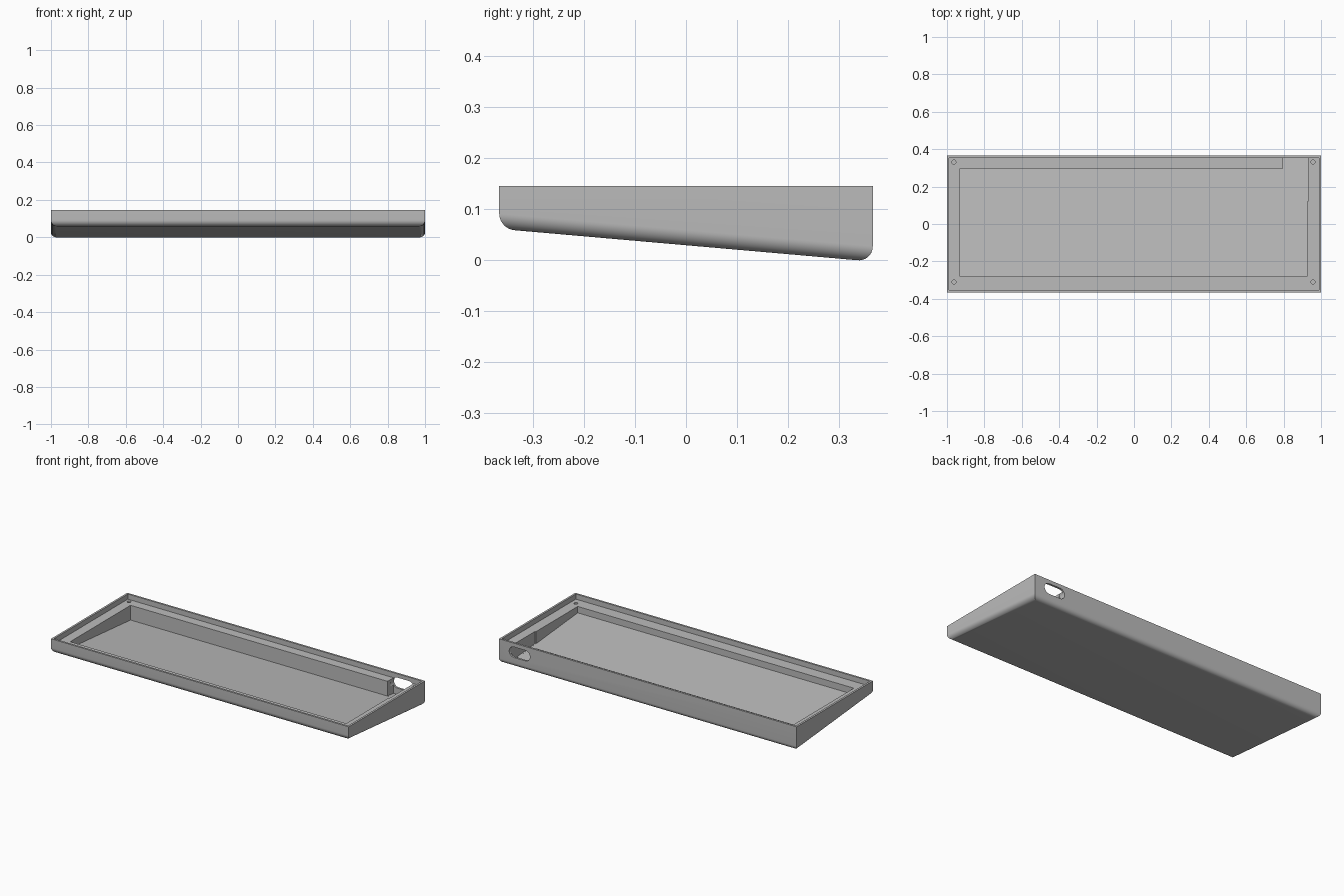
import bpy, bmesh, math

cube = bpy.data.objects.get("Cube")
if cube:
    bpy.data.objects.remove(cube, do_unlink=True)

W, D, TOP = 1.0, 0.366, 0.145      # half width, half depth, rim height
LEDGE = 0.114                      # height of the mounting ledge
FLOOR = 0.021                      # floor thickness
SLOPE = math.tan(math.radians(5))

grey = bpy.data.materials.new("mid grey")
grey.use_nodes = True
colour = (0.5, 0.5, 0.5, 1)
grey.diffuse_color = colour
grey.node_tree.nodes["Principled BSDF"].inputs["Base Color"].default_value = colour


def underside(y):
    return (0.336 - y) * SLOPE


def finish(name, bm):
    bmesh.ops.recalc_face_normals(bm, faces=bm.faces)
    mesh = bpy.data.meshes.new(name)
    bm.to_mesh(mesh)
    bm.free()
    obj = bpy.data.objects.new(name, mesh)
    mesh.materials.append(grey)
    bpy.context.collection.objects.link(obj)
    return obj


def wedge(name, x0, x1, y0, y1, top, lift, radius=0):
    """Box whose base follows the sloping underside, raised by lift."""
    bm = bmesh.new()
    side = [(y0, underside(y0) + lift), (y1, underside(y1) + lift), (y1, top), (y0, top)]
    face = bm.faces.new([bm.verts.new((x0, y, z)) for y, z in side])
    ext = bmesh.ops.extrude_face_region(bm, geom=[face])["geom"]
    bmesh.ops.translate(bm, vec=(x1 - x0, 0, 0),
                        verts=[v for v in ext if isinstance(v, bmesh.types.BMVert)])
    if radius:
        low = [e for e in bm.edges if all(v.co.z < top - 0.01 for v in e.verts)]
        bmesh.ops.bevel(bm, geom=low, offset=radius, segments=10, profile=0.5,
                        affect='EDGES')
    return finish(name, bm)


def prism(name, outline, shift):
    """Extrude a closed outline along shift."""
    bm = bmesh.new()
    face = bm.faces.new([bm.verts.new(p) for p in outline])
    ext = bmesh.ops.extrude_face_region(bm, geom=[face])["geom"]
    bmesh.ops.translate(bm, vec=shift,
                        verts=[v for v in ext if isinstance(v, bmesh.types.BMVert)])
    return finish(name, bm)


# Wedge-shaped shell with rounded lower edges
case = wedge("case_shell", -W, W, -D, D, TOP, 0, 0.03)

# Rim recess, main tray and connector bay
rim = 0.012
recess_lift = LEDGE
cutters = [
    prism("rim_recess_cutter",
          [(sx * (W - rim), sy * (D - rim), LEDGE)
           for sx, sy in ((-1, -1), (1, -1), (1, 1), (-1, 1))], (0, 0, 0.1)),
    wedge("tray_cutter", -0.93, 0.925, -0.282, 0.297, 0.2, FLOOR),
    wedge("connector_bay_cutter", 0.797, 0.931, 0.12, D - rim, 0.21, FLOOR + 0.0005),
]

# Stadium-shaped port through the back wall
r, half = 0.032, 0.038
port = []
for i in range(26):
    end = 1 if i < 13 else -1
    a = math.pi * (i if i < 13 else i - 1) / 12 - math.pi / 2
    port.append((0.862 + end * half + r * math.cos(a), D - 0.04, 0.09 + r * math.sin(a)))
cutters.append(prism("port_cutter", port, (0, 0.1, 0)))

# Screw holes in the ledge corners
for x in (-0.963, 0.957):
    for y in (-0.31, 0.331):
        ring = [(x + 0.011 * math.cos(t * math.tau / 24),
                 y + 0.011 * math.sin(t * math.tau / 24), LEDGE - 0.035)
                for t in range(24)]
        cutters.append(prism("screw_hole_cutter", ring, (0, 0, 0.08)))

# Cut the shell
bpy.ops.object.select_all(action='DESELECT')
bpy.context.view_layer.objects.active = case
case.select_set(True)
for cutter in cutters:
    cutter.hide_render = True
    mod = case.modifiers.new(cutter.name, 'BOOLEAN')
    mod.operation = 'DIFFERENCE'
    mod.solver = 'EXACT'
    mod.object = cutter
    bpy.ops.object.modifier_apply(modifier=mod.name)
    bpy.data.objects.remove(cutter, do_unlink=True)

bpy.ops.object.shade_smooth_by_angle(angle=math.radians(30))
